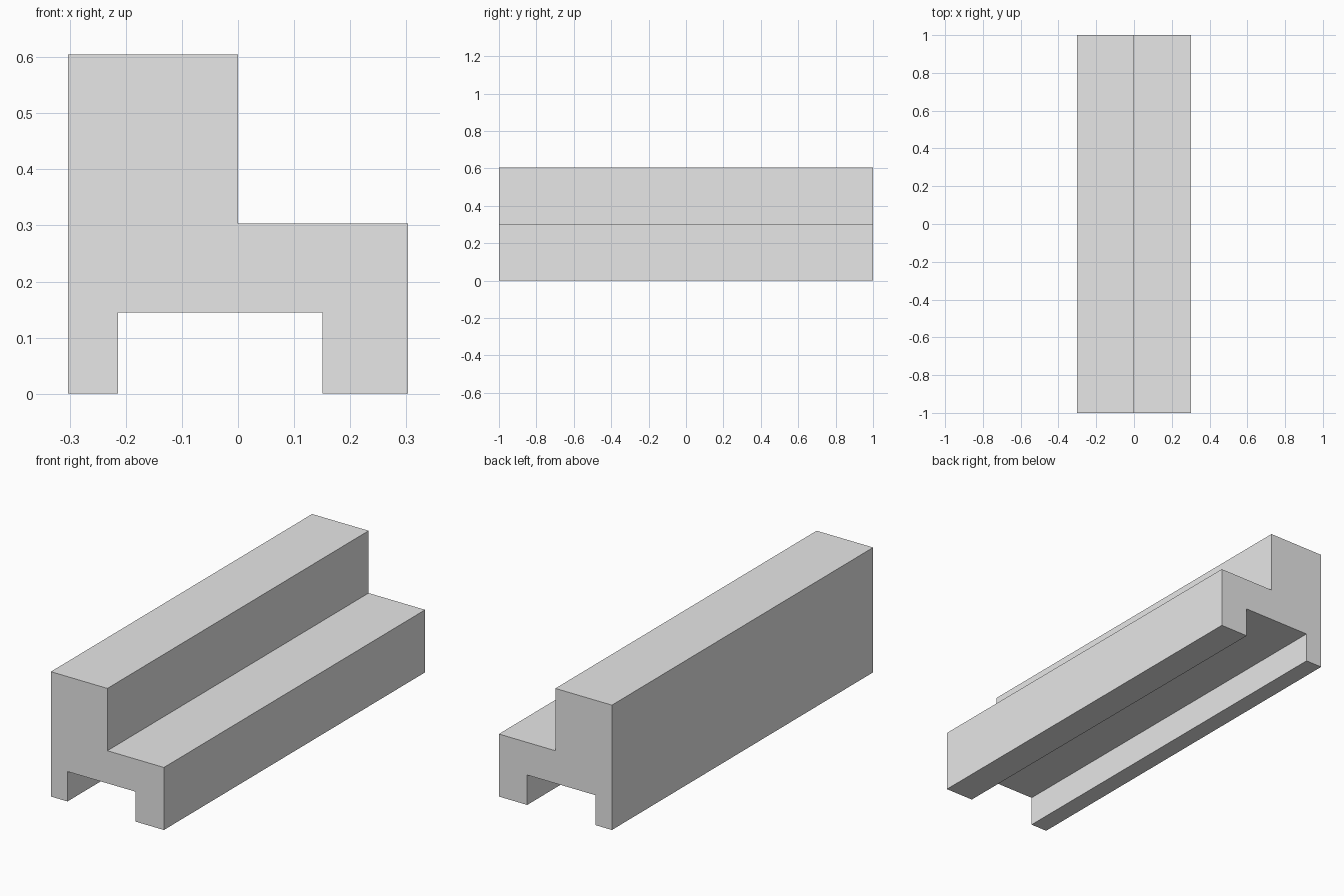
import bpy
import bmesh

if "Cube" in bpy.data.objects:
    bpy.data.objects.remove(bpy.data.objects["Cube"])

LENGTH = 2.0

# Cross-section in x, z: tall back, low step, off-centre channel underneath
PROFILE = [
    (-0.303, 0.0), (-0.214, 0.0), (-0.214, 0.145), (0.151, 0.145),
    (0.151, 0.0), (0.303, 0.0), (0.303, 0.303), (0.0, 0.303),
    (0.0, 0.605), (-0.303, 0.605),
]

grey = bpy.data.materials.new("light grey")
grey.diffuse_color = (0.8, 0.8, 0.8, 1.0)
grey.use_nodes = True
grey.node_tree.nodes["Principled BSDF"].inputs["Base Color"].default_value = grey.diffuse_color

# Extrude the profile from front to back
bm = bmesh.new()
front = bm.faces.new([bm.verts.new((x, -LENGTH / 2, z)) for x, z in PROFILE])
extruded = bmesh.ops.extrude_face_region(bm, geom=[front], use_keep_orig=True)
back_verts = [g for g in extruded["geom"] if isinstance(g, bmesh.types.BMVert)]
bmesh.ops.translate(bm, verts=back_verts, vec=(0, LENGTH, 0))
bmesh.ops.recalc_face_normals(bm, faces=bm.faces)

mesh = bpy.data.meshes.new("stepped_rail")
bm.to_mesh(mesh)
bm.free()
mesh.materials.append(grey)
rail = bpy.data.objects.new("stepped_rail", mesh)
bpy.context.collection.objects.link(rail)
